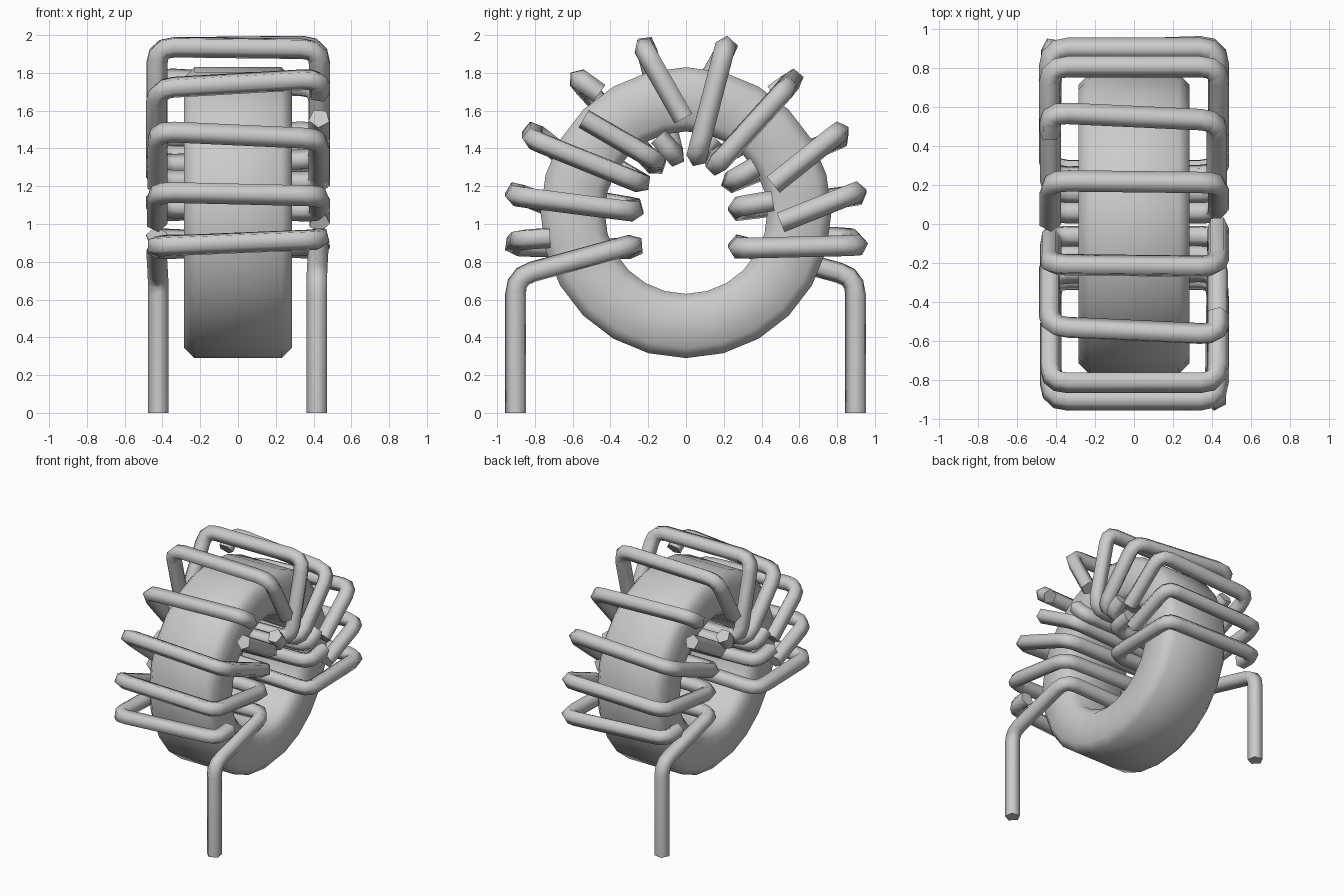
import bpy, math
from mathutils import Vector

if "Cube" in bpy.data.objects:
    bpy.data.objects.remove(bpy.data.objects["Cube"])


def make_mesh(name, verts, faces):
    me = bpy.data.meshes.new(name)
    me.from_pydata(verts, [], faces)
    me.update()
    ob = bpy.data.objects.new(name, me)
    bpy.context.collection.objects.link(ob)
    for p in me.polygons:
        p.use_smooth = True
    return ob


# Ring core: chamfered rectangle revolved about the x axis
def ring_core(cz=1.06, r_in=0.43, r_out=0.77, hx=0.285, c=0.055, n=24):
    prof = [(-hx, r_in + c), (-hx + c, r_in), (hx - c, r_in), (hx, r_in + c),
            (hx, r_out - c), (hx - c, r_out), (-hx + c, r_out), (-hx, r_out - c)]
    m = len(prof)
    verts, faces = [], []
    for i in range(n):
        a = 2 * math.pi * i / n
        verts += [(x, r * math.sin(a), cz + r * math.cos(a)) for x, r in prof]
        for j in range(m):
            k, l = (i + 1) % n, (j + 1) % m
            faces.append((i * m + j, i * m + l, k * m + l, k * m + j))
    return make_mesh("ring_core", verts, faces)


# Round the corners of a wire path
def fillet(pts, d=0.09, steps=3):
    pts = [Vector(p) for p in pts]
    out = [pts[0]]
    for a, b, c in zip(pts, pts[1:], pts[2:]):
        da = min(d, (a - b).length * 0.45)
        dc = min(d, (c - b).length * 0.45)
        p, q = b + (a - b).normalized() * da, b + (c - b).normalized() * dc
        for i in range(steps + 1):
            t = i / steps
            out.append(p * (1 - t) ** 2 + b * 2 * t * (1 - t) + q * t * t)
    return out + [pts[-1]]


# Sweep a five-sided section along a path
def wire(name, pts, r=0.058, n=5):
    path = fillet(pts)
    tang = []
    for i in range(len(path)):
        a, b = path[max(i - 1, 0)], path[min(i + 1, len(path) - 1)]
        tang.append((b - a).normalized())
    u = tang[0].orthogonal().normalized()
    verts, faces = [], []
    for i, (p, t) in enumerate(zip(path, tang)):
        if i:
            u = tang[i - 1].rotation_difference(t) @ u
        v = t.cross(u)
        for j in range(n):
            a = 2 * math.pi * j / n
            verts.append(p + (u * math.cos(a) + v * math.sin(a)) * r)
        if i:
            for j in range(n):
                k = (j + 1) % n
                faces.append(((i - 1) * n + j, (i - 1) * n + k, i * n + k, i * n + j))
    faces.append(tuple(reversed(range(n))))
    faces.append(tuple(range(len(verts) - n, len(verts))))
    return make_mesh(name, verts, faces)


core = ring_core()

# Open single turns of one half of the winding; the first carries the lead
X = 0.43
turns = [
    [(.42, -.9, 0), (.42, -.9, .72), (X, -.28, .89), (-X, -.28, .87),
     (-X, -.91, .885), (X, -.88, .92), (X, -.72, .93)],
    [(-X, -.46, 1.12), (-X, -.28, 1.09), (X, -.28, 1.07), (X, -.9, 1.15),
     (-X, -.9, 1.17), (-X, -.5, 1.01)],
    [(-X, -.37, 1.3), (-X, -.25, 1.23), (X, -.24, 1.22), (X, -.81, 1.45),
     (-X, -.81, 1.49), (-X, -.46, 1.21)],
    [(X, -.54, 1.56), (X, -.16, 1.34), (-X, -.16, 1.31), (-X, -.53, 1.72),
     (X, -.57, 1.77), (X, -.46, 1.69)],
    [(X, -.15, 1.46), (X, -.06, 1.36), (-X, -.06, 1.36), (-X, -.21, 1.94),
     (X, -.22, 1.93), (X, -.01, 1.56)],
]

# The other half is the same winding turned half way round z
for i, t in enumerate(turns):
    wire(f"wire_turn_front_{i + 1}", t)
    wire(f"wire_turn_back_{i + 1}", [(-x, -y, z) for x, y, z in t])

bpy.ops.object.select_all(action='DESELECT')
core.select_set(True)
bpy.context.view_layer.objects.active = core
bpy.ops.object.shade_smooth_by_angle(angle=math.radians(50))
for ob in bpy.data.objects:
    if ob.name.startswith("wire"):
        ob.select_set(True)
        bpy.context.view_layer.objects.active = ob
bpy.ops.object.shade_smooth_by_angle(angle=math.radians(75))
